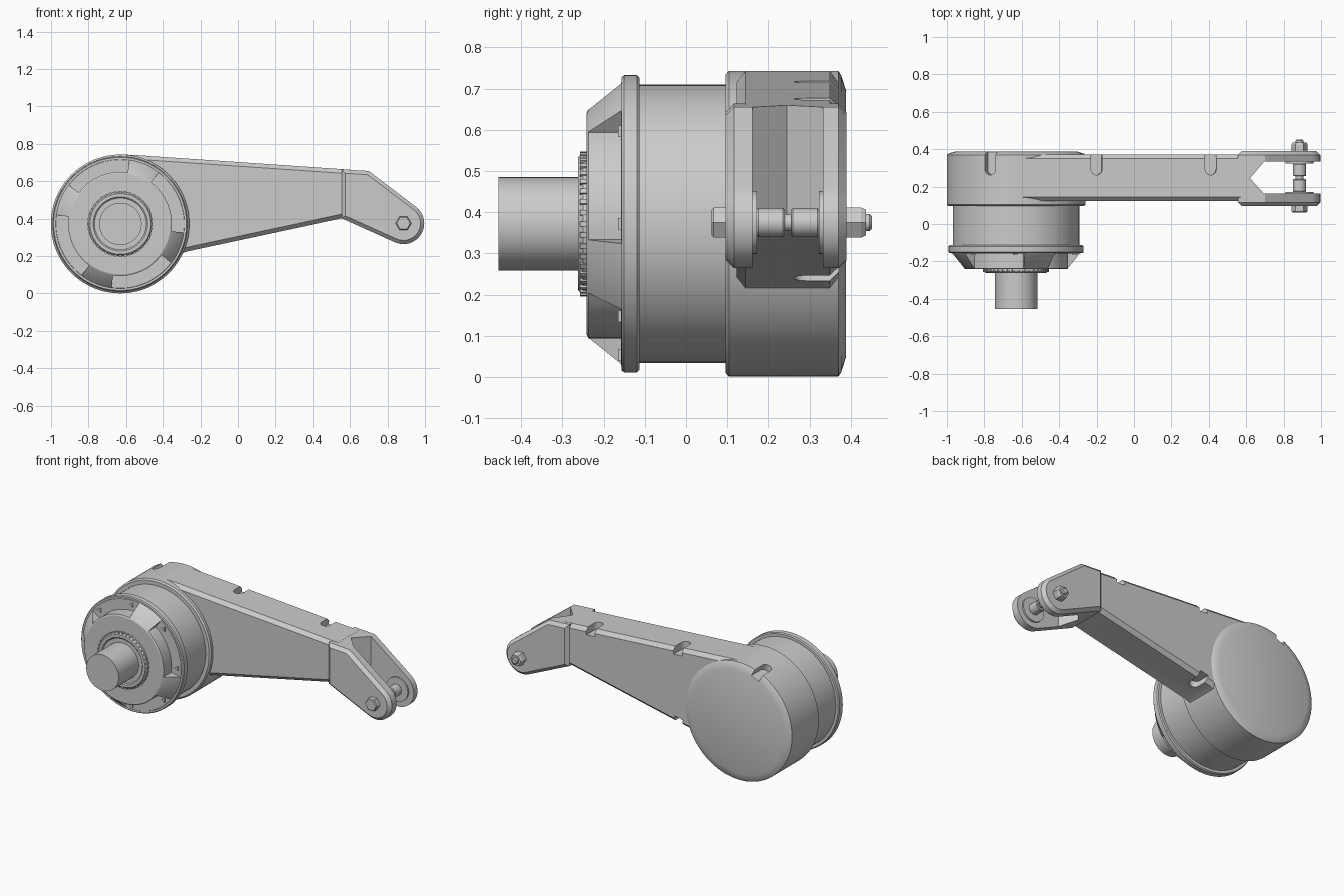
import bpy, bmesh
from math import sin, cos, pi, radians
from mathutils import Matrix, Vector

if "Cube" in bpy.data.objects:
    bpy.data.objects.remove(bpy.data.objects["Cube"])

HUB = (-0.63, 0.372)
PIN = (0.885, 0.375)


def finish(name, bm, smooth=True):
    bmesh.ops.recalc_face_normals(bm, faces=bm.faces)
    me = bpy.data.meshes.new(name)
    bm.to_mesh(me)
    bm.free()
    ob = bpy.data.objects.new(name, me)
    bpy.context.collection.objects.link(ob)
    if smooth:
        activate(ob)
        bpy.ops.object.shade_smooth_by_angle(angle=radians(25))
    return ob


def activate(ob):
    bpy.ops.object.select_all(action='DESELECT')
    ob.select_set(True)
    bpy.context.view_layer.objects.active = ob


def lathe(name, centre, profile, n=72):
    """Closed solid turned about a y axis; profile is (radius, y)."""
    bm = bmesh.new()
    rings = [[bm.verts.new((centre[0] + r * cos(2 * pi * i / n), y,
                            centre[1] + r * sin(2 * pi * i / n))) for i in range(n)]
             for r, y in profile]
    for a, b in zip(rings, rings[1:]):
        for i in range(n):
            j = (i + 1) % n
            bm.faces.new((a[i], a[j], b[j], b[i]))
    bm.faces.new(rings[0])
    bm.faces.new(rings[-1])
    return finish(name, bm, n > 8)


def prism(name, pts, y0, y1, bevel=0.0, matrix=None):
    """(x, z) outline extruded along y, with optional chamfered rims."""
    bm = bmesh.new()
    f = bm.faces.new([bm.verts.new((x, y0, z)) for x, z in pts])
    ext = bmesh.ops.extrude_face_region(bm, geom=[f])
    bmesh.ops.translate(bm, vec=(0, y1 - y0, 0),
                        verts=[v for v in ext['geom'] if isinstance(v, bmesh.types.BMVert)])
    bmesh.ops.recalc_face_normals(bm, faces=bm.faces)
    if bevel:
        rim = [e for e in bm.edges if abs(e.verts[0].co.y - e.verts[1].co.y) < 1e-6]
        bmesh.ops.bevel(bm, geom=rim, offset=bevel, segments=1, affect='EDGES', profile=0.5)
    if matrix:
        bm.transform(matrix)
    return finish(name, bm)


def cut(ob, cutters):
    for c in cutters:
        c.hide_render = True
        m = ob.modifiers.new('cut', 'BOOLEAN')
        m.operation, m.solver, m.object = 'DIFFERENCE', 'EXACT', c
        activate(ob)
        bpy.ops.object.modifier_apply(modifier=m.name)
        bpy.data.objects.remove(c)
    bpy.ops.object.shade_smooth_by_angle(angle=radians(25))


def arc(c, r, a0, a1, n):
    return [(c[0] + r * cos(radians(a0 + (a1 - a0) * i / n)),
             c[1] + r * sin(radians(a0 + (a1 - a0) * i / n))) for i in range(n + 1)]


def notch(x, z, angle):
    """U-shaped slot cutter, open to the back, sunk along the outward angle."""
    u = [(0.03, -0.45)] + [(px, -pz) for px, pz in arc((0, 0.292), 0.03, 0, -180, 8)] + [(-0.03, -0.45)]
    mat = (Matrix.Translation((x, 0, z)) @ Matrix.Rotation(pi / 2 - radians(angle), 4, 'Y')
           @ Matrix.Rotation(pi / 2, 4, 'X'))
    return prism('notch_cutter', u, -0.04, 0.06, 0, mat)


# Large rear hub with slots around its back rim
hub = lathe('rear_hub', HUB, [(.362, .096), (.371, .104), (.371, .37), (.36, .377), (.325, .388)], 96)
cut(hub, [notch(HUB[0] + .371 * cos(radians(a)), HUB[1] + .371 * sin(radians(a)), a)
          for a in (112, 202, 285)])

# Drum in front of the hub
lathe('drum', HUB, [(.338, .11), (.338, -.13)], 96)

# Conical cap with four sunk pockets
cap = lathe('front_cap', HUB, [(.355, -.113), (.361, -.119), (.361, -.15), (.356, -.156),
                               (.345, -.156), (.28, -.236), (.27, -.241)], 96)
cut(cap, [prism('pocket_cutter', arc(HUB, .347, k - 8, k + 53, 14) + arc(HUB, .278, k + 53, k - 8, 14),
                -.30, -.158) for k in (0, 90, 180, 270)])

# Triangular markers at the ends of each pocket
for i in range(8):
    c = (HUB[0] + .318 * cos(i * pi / 4), HUB[1] + .318 * sin(i * pi / 4))
    prism('pocket_marker', arc(c, .016, 60, 300, 2), -.165, -.15)

# Seal ring with small teeth, and the shaft
lathe('seal_ring', HUB, [(.172, -.235), (.172, -.25), (.162, -.262), (.145, -.262), (.138, -.256)])
bm = bmesh.new()
for i in range(40):
    a = 2 * pi * i / 40
    bmesh.ops.create_cube(bm, size=1, matrix=Matrix.Translation(
        (HUB[0] + .17 * cos(a), -.249, HUB[1] + .17 * sin(a)))
        @ Matrix.Rotation(-a, 4, 'Y') @ Matrix.Diagonal((.012, .016, .012, 1)))
finish('seal_teeth', bm, False)
lathe('shaft', HUB, [(.113, -.24), (.113, -.455)])

# Tapered arm, slotted along its back edges
arm = prism('arm', [(-.63, .743), (-.56, .741), (.60, .662), (.60, .413), (.56, .403),
                    (-.27, .225), (-.31, .21), (-.36, .17), (-.40, .12), (-.63, .12)],
            .122, .371, .022)
slope_top, slope_low = 86.1, 282.1
cut(arm, [notch(-.2, .714, slope_top), notch(.41, .673, slope_top),
          notch(-.2, .240, slope_low), notch(.41, .371, slope_low)])

# Forked end with a V-shaped opening
fork = prism('fork', [(.70, .655), (.555, .664), (.555, .402)] + arc(PIN, .111, -115, 53, 16),
             .096, .39, .02)
cut(fork, [prism('fork_cutter', [(.62, -.245), (.695, -.162), (1.1, -.162), (1.1, -.333), (.695, -.333)],
                 0, 1, 0, Matrix.Rotation(pi / 2, 4, 'X'))])

# Clevis bolt, bosses, spacers and nut
lathe('bolt_rod', PIN, [(.021, .08), (.021, .446), (.015, .452)], 24)
lathe('bolt_head', PIN, [(.036, .062), (.042, .067), (.042, .097)], 6)
lathe('bolt_nut', PIN, [(.042, .388), (.042, .425), (.036, .437)], 6)
for y0, y1 in ((.16, .172), (.323, .335)):
    lathe('fork_boss', PIN, [(.076, y0), (.076, y1)], 32)
for y0, y1 in ((.172, .24), (.256, .323)):
    lathe('pin_spacer', PIN, [(.032, y0), (.035, y0 + .004), (.035, y1 - .004), (.032, y1)], 32)
